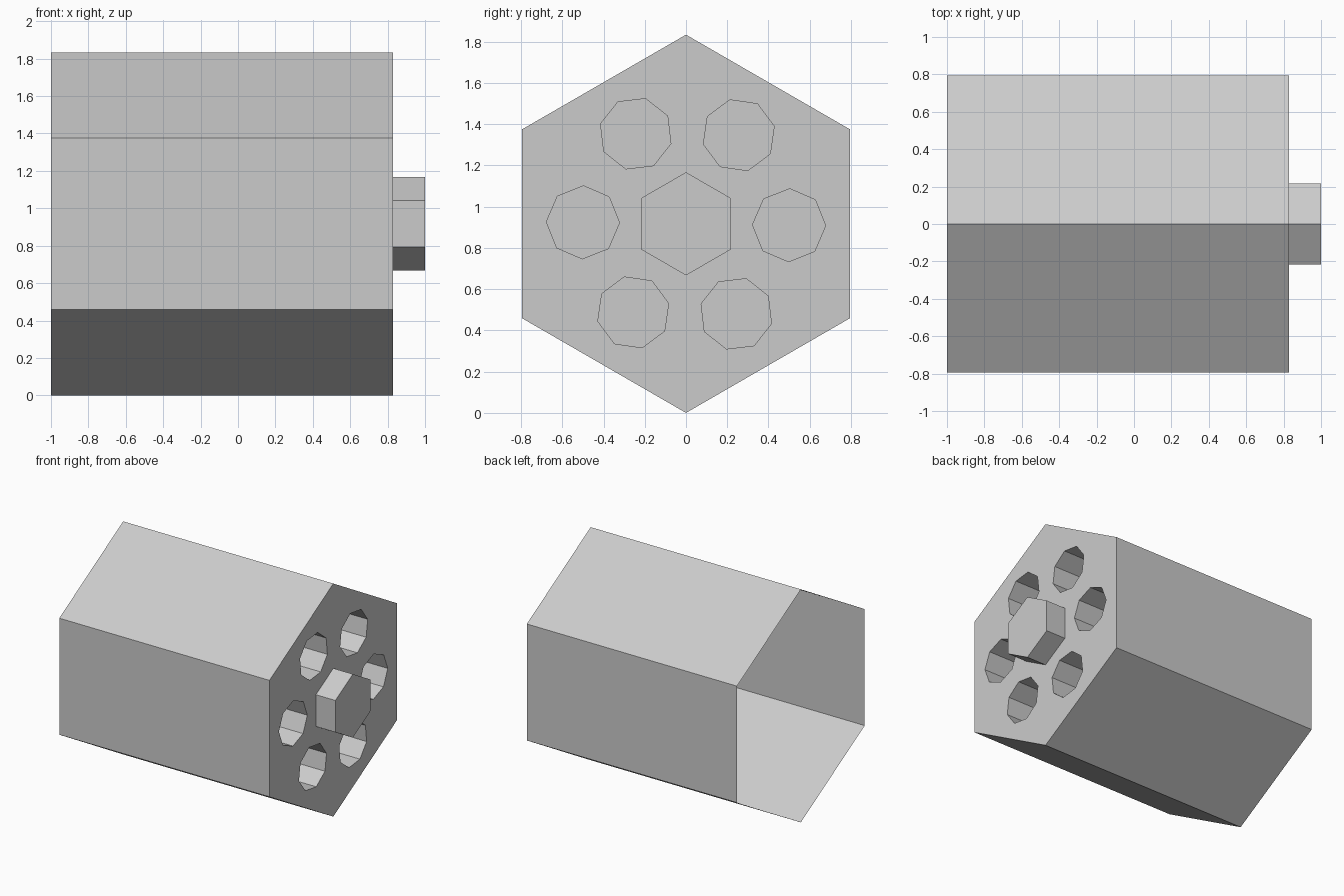
import bpy, bmesh
from math import cos, sin, pi, radians
from mathutils import Vector

if "Cube" in bpy.data.objects:
    bpy.data.objects.remove(bpy.data.objects["Cube"])

R = 0.917            # body radius, also height of its axis
X_BACK, X_FACE, X_TIP = -1.0, 0.83, 1.0
HOLE_DEPTH = 0.5

bm = bmesh.new()


def ring(y, z, r, sides, start):
    """Closed polygon of edges lying in the front face plane."""
    vs = [bm.verts.new((X_FACE, y + r * cos(start + 2 * pi * i / sides),
                        z + r * sin(start + 2 * pi * i / sides)))
          for i in range(sides)]
    for i in range(sides):
        bm.edges.new((vs[i], vs[(i + 1) % sides]))
    return vs


def extrude(vs, x, cap):
    """Pull a ring along x, optionally closing its end."""
    end = [bm.verts.new((x, v.co.y, v.co.z)) for v in vs]
    n = len(vs)
    for i in range(n):
        j = (i + 1) % n
        bm.faces.new((vs[i], vs[j], end[j], end[i]))
    if cap:
        bm.faces.new(end)


# Outlines: hexagonal body, central boss, six octagonal bores
body = ring(0, R, R, 6, pi / 2)
boss = ring(0, R, 0.25, 6, pi / 2)
bores = []
for i in range(6):
    a = i * pi / 3 + radians(-0.8)
    bores.append(ring(0.5 * cos(a), R + 0.5 * sin(a), 0.177, 8, a))

# Front face with openings
bmesh.ops.triangle_fill(bm, use_beauty=True, use_dissolve=False,
                        edges=bm.edges[:], normal=Vector((1, 0, 0)))
front = bm.faces[:]

# Open-backed shell, projecting boss and blind bores
extrude(body, X_BACK, False)
extrude(boss, X_TIP, True)
for b in bores:
    extrude(b, X_FACE - HOLE_DEPTH, True)

bmesh.ops.recalc_face_normals(bm, faces=bm.faces[:])
bm.normal_update()
if front[0].normal.x < 0:
    bmesh.ops.reverse_faces(bm, faces=bm.faces[:])

mesh = bpy.data.meshes.new("hex_body")
bm.to_mesh(mesh)
bm.free()
bpy.context.collection.objects.link(bpy.data.objects.new("hex_body", mesh))
